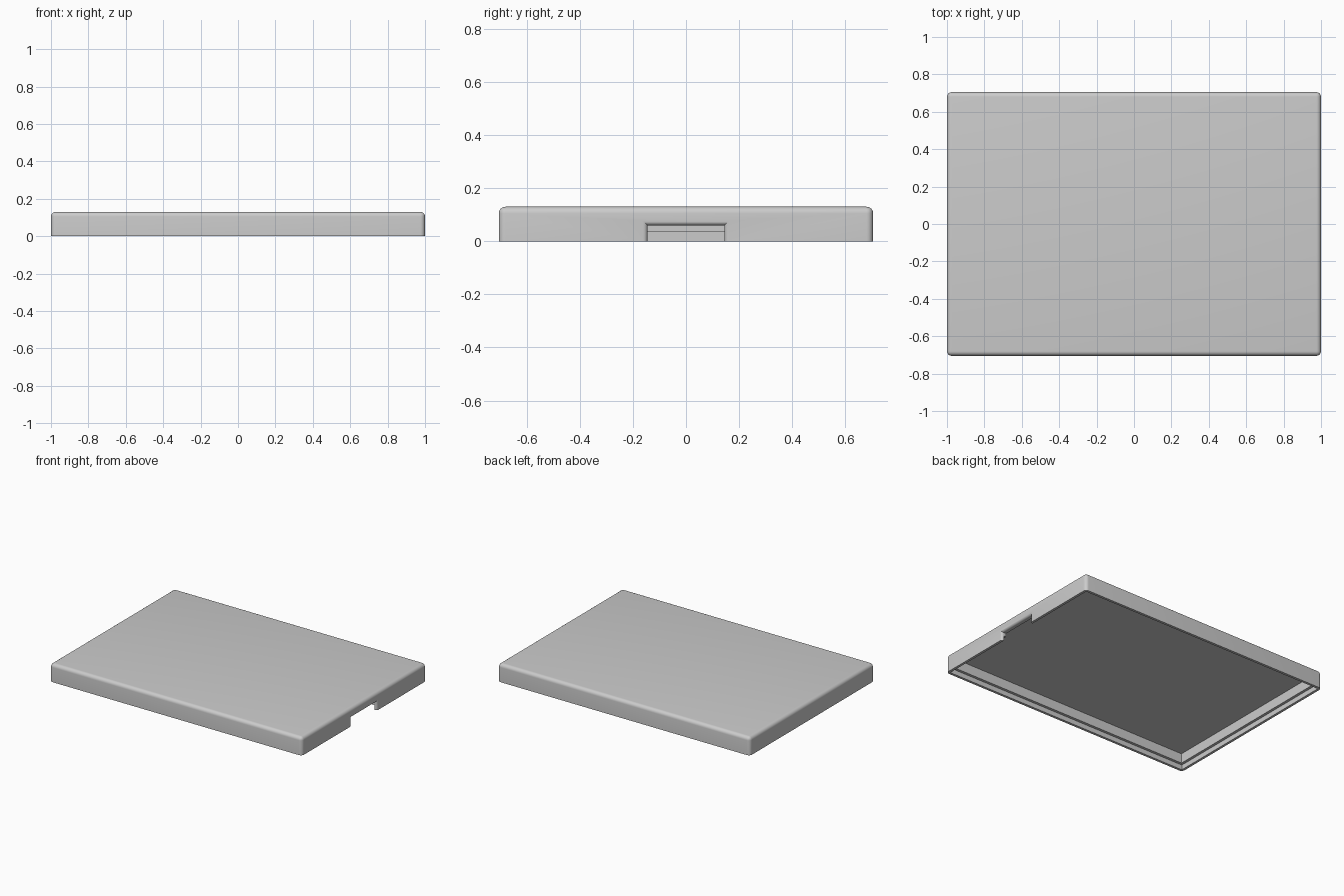
import bpy, bmesh
from math import sin, cos, pi, radians

cube = bpy.data.objects.get("Cube")
if cube:
    bpy.data.objects.remove(cube, do_unlink=True)

LENGTH, WIDTH, HEIGHT, FILLET = 2.0, 1.41, 0.13, 0.025
RIM, STEP = 0.018, 0.035        # thin outer rim and depth of its recess
WALL, CEILING = 0.037, 0.104    # inner wall inset and underside of the top
BELOW = -0.05                   # cutters start under the floor

grey = bpy.data.materials.new("plain grey")
grey.use_nodes = True
grey.diffuse_color = (0.6, 0.6, 0.6, 1)
grey.node_tree.nodes["Principled BSDF"].inputs["Base Color"].default_value = (0.6, 0.6, 0.6, 1)


def make_object(name, bm):
    bmesh.ops.recalc_face_normals(bm, faces=bm.faces)
    mesh = bpy.data.meshes.new(name)
    bm.to_mesh(mesh)
    bm.free()
    mesh.materials.append(grey)
    obj = bpy.data.objects.new(name, mesh)
    bpy.context.collection.objects.link(obj)
    return obj


def block(inset, bottom, top):
    bm = bmesh.new()
    bmesh.ops.create_cube(bm, size=1)
    for v in bm.verts:
        v.co.x *= LENGTH - 2 * inset
        v.co.y *= WIDTH - 2 * inset
        v.co.z = top if v.co.z > 0 else bottom
    return bm


# Outer body, rounded everywhere except its open bottom edge
bm = block(0, 0, HEIGHT)
edges = [e for e in bm.edges if max(v.co.z for v in e.verts) > 0]
bmesh.ops.bevel(bm, geom=edges, offset=FILLET, segments=6, profile=0.5, affect='EDGES')
lid = make_object("lid_shell", bm)

# Stepped hollow underneath
cutters = [make_object("rim_recess_cutter", block(RIM, BELOW, STEP)),
           make_object("cavity_cutter", block(WALL, BELOW, CEILING))]

# Finger notch on one short side, its mouth rounded over outwards
HALF, TOP, R = 0.145, 0.06, 0.017
sections = [(LENGTH / 2 - 0.1, 0)]
for i in range(7):
    a = i / 6 * pi / 2
    sections.append((LENGTH / 2 - R + R * sin(a), R * (1 - cos(a))))
sections.append((LENGTH / 2 + 0.05, R))
bm = bmesh.new()
rings = []
for x, flare in sections:
    w, h = HALF + flare, TOP + flare
    rings.append([bm.verts.new((x, y, z)) for y, z in ((-w, BELOW), (w, BELOW), (w, h), (-w, h))])
for a, b in zip(rings, rings[1:]):
    for i in range(4):
        j = (i + 1) % 4
        bm.faces.new((a[i], a[j], b[j], b[i]))
bm.faces.new(rings[0])
bm.faces.new(rings[-1])
cutters.append(make_object("notch_cutter", bm))

for cutter in cutters:
    cutter.hide_render = True
    cutter.hide_set(True)
    mod = lid.modifiers.new(cutter.name, 'BOOLEAN')
    mod.operation = 'DIFFERENCE'
    mod.solver = 'EXACT'
    mod.object = cutter

# Apply the cuts, then drop the cutters and smooth the rounded edges
bpy.context.view_layer.objects.active = lid
lid.select_set(True)
for mod in list(lid.modifiers):
    bpy.ops.object.modifier_apply(modifier=mod.name)
for cutter in cutters:
    bpy.data.objects.remove(cutter, do_unlink=True)
bpy.ops.object.shade_smooth_by_angle(angle=radians(30))
